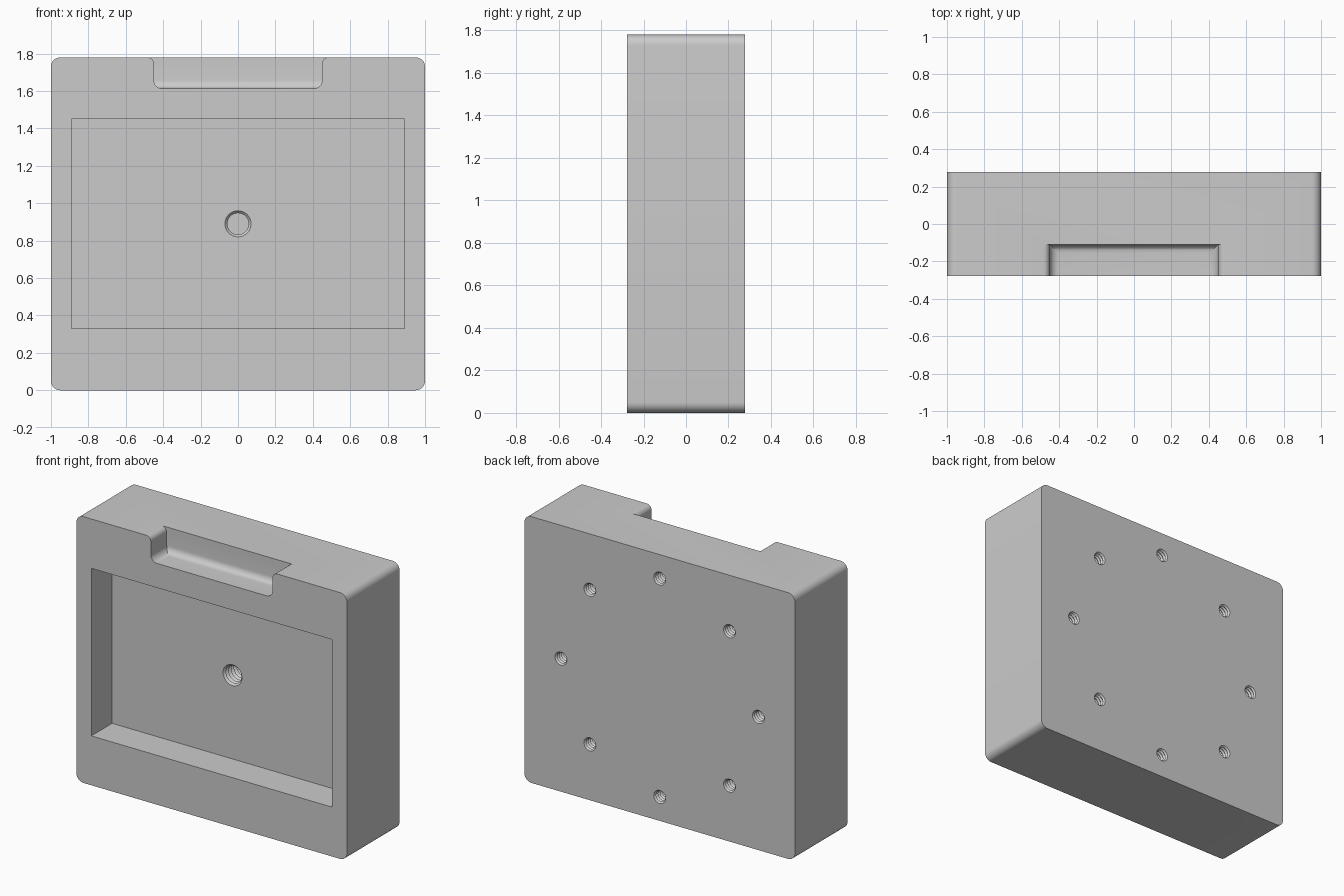
import bpy
import bmesh
from math import sin, cos, pi, radians

default = bpy.data.objects.get("Cube")
if default:
    bpy.data.objects.remove(default, do_unlink=True)

HEIGHT, FRONT, BACK = 1.78, -0.278, 0.278
MID = HEIGHT / 2

grey = bpy.data.materials.new("plain_grey")
grey.use_nodes = True
colour = (0.6, 0.6, 0.6, 1)
grey.diffuse_color = colour
grey.node_tree.nodes["Principled BSDF"].inputs["Base Color"].default_value = colour


def finish(name, bm):
    """Turn a bmesh into a grey object."""
    bmesh.ops.recalc_face_normals(bm, faces=bm.faces)
    mesh = bpy.data.meshes.new(name)
    bm.to_mesh(mesh)
    bm.free()
    mesh.materials.append(grey)
    obj = bpy.data.objects.new(name, mesh)
    bpy.context.collection.objects.link(obj)
    return obj


def arc(cx, cz, r, start, end, steps=8):
    angles = [radians(start + (end - start) * i / steps) for i in range(steps + 1)]
    return [(cx + r * cos(a), cz + r * sin(a)) for a in angles]


def prism(profile, y0, y1):
    """Extrude an x-z outline along y."""
    bm = bmesh.new()
    face = bm.faces.new([bm.verts.new((x, y0, z)) for x, z in profile])
    new = bmesh.ops.extrude_face_region(bm, geom=[face])["geom"]
    moved = [v for v in new if isinstance(v, bmesh.types.BMVert)]
    bmesh.ops.translate(bm, verts=moved, vec=(0, y1 - y0, 0))
    bmesh.ops.recalc_face_normals(bm, faces=bm.faces)
    return bm


def grip_cutter(name, flip):
    """Grip notch with flared mouth and a rounded floor."""
    half, floor, r, back = 0.45, HEIGHT - 0.167, 0.035, -0.11
    side = [(half, floor)] + arc(half + r, HEIGHT - r, r, 180, 90)
    side.append((half + r, HEIGHT + 0.1))
    outline = side + [(-x, z) for x, z in reversed(side)]
    bm = prism(outline, FRONT - 0.1, back)
    low = [v for v in bm.verts if abs(v.co.z - floor) < 1e-4]
    rounded = [e for e in bm.edges if e.verts[0] in low and e.verts[1] in low
               and max(v.co.y for v in e.verts) > back - 1e-4]
    bmesh.ops.bevel(bm, geom=rounded, offset=0.045, segments=8,
                    profile=0.5, affect='EDGES')
    if flip:
        for v in bm.verts:
            v.co.z = HEIGHT - v.co.z
    return finish(name, bm)


def thread_cutter(name, x, z, mouth, inward, depth, r_in, r_out, pitch):
    """Ridged cylinder along y that leaves a threaded blind hole."""
    sides, turns = 32, round(depth / pitch)
    stations = [(-0.02, r_out)]
    for i in range(turns):
        stations += [(i * pitch, r_out), ((i + 0.5) * pitch, r_in)]
    stations.append((turns * pitch, r_in))
    bm = bmesh.new()
    rings = []
    for d, r in stations:
        rings.append([bm.verts.new((x + r * cos(2 * pi * k / sides), mouth + inward * d,
                                    z + r * sin(2 * pi * k / sides)))
                      for k in range(sides)])
    for a, b in zip(rings, rings[1:]):
        for k in range(sides):
            n = (k + 1) % sides
            bm.faces.new((a[k], a[n], b[n], b[k]))
    bm.faces.new(rings[0])
    bm.faces.new(rings[-1])
    return finish(name, bm)


# Block with rounded upright corners
R = 0.05
outline = (arc(1 - R, HEIGHT - R, R, 0, 90) + arc(R - 1, HEIGHT - R, R, 90, 180)
           + arc(R - 1, R, R, 180, 270) + arc(1 - R, R, R, 270, 360))
block = finish("mounting_block", prism(outline, FRONT, BACK))

# Front pocket, with its threaded hole
POCKET = -0.058
pw, ph = 0.89, 0.56
cutters = [finish("pocket_cutter", prism(
    [(-pw, MID - ph), (pw, MID - ph), (pw, MID + ph), (-pw, MID + ph)],
    FRONT - 0.1, POCKET))]
cutters.append(thread_cutter("centre_hole_cutter", 0, MID, POCKET, 1, 0.22,
                             0.057, 0.07, 0.028))

# Grip notches at top and bottom
cutters.append(grip_cutter("top_grip_cutter", False))
cutters.append(grip_cutter("bottom_grip_cutter", True))

# Ring of threaded holes in the back
for i in range(8):
    a = i * pi / 4
    cutters.append(thread_cutter("back_hole_cutter", 0.73 * cos(a), MID + 0.73 * sin(a),
                                 BACK, -1, 0.22, 0.034, 0.044, 0.022))

# Carve the block and tidy up
bpy.ops.object.select_all(action='DESELECT')
block.select_set(True)
bpy.context.view_layer.objects.active = block
for cutter in cutters:
    cutter.hide_render = True
    mod = block.modifiers.new("carve", 'BOOLEAN')
    mod.operation = 'DIFFERENCE'
    mod.solver = 'EXACT'
    mod.object = cutter
    bpy.ops.object.modifier_apply(modifier=mod.name)
    bpy.data.objects.remove(cutter, do_unlink=True)
bpy.ops.object.shade_smooth_by_angle(angle=radians(30))
